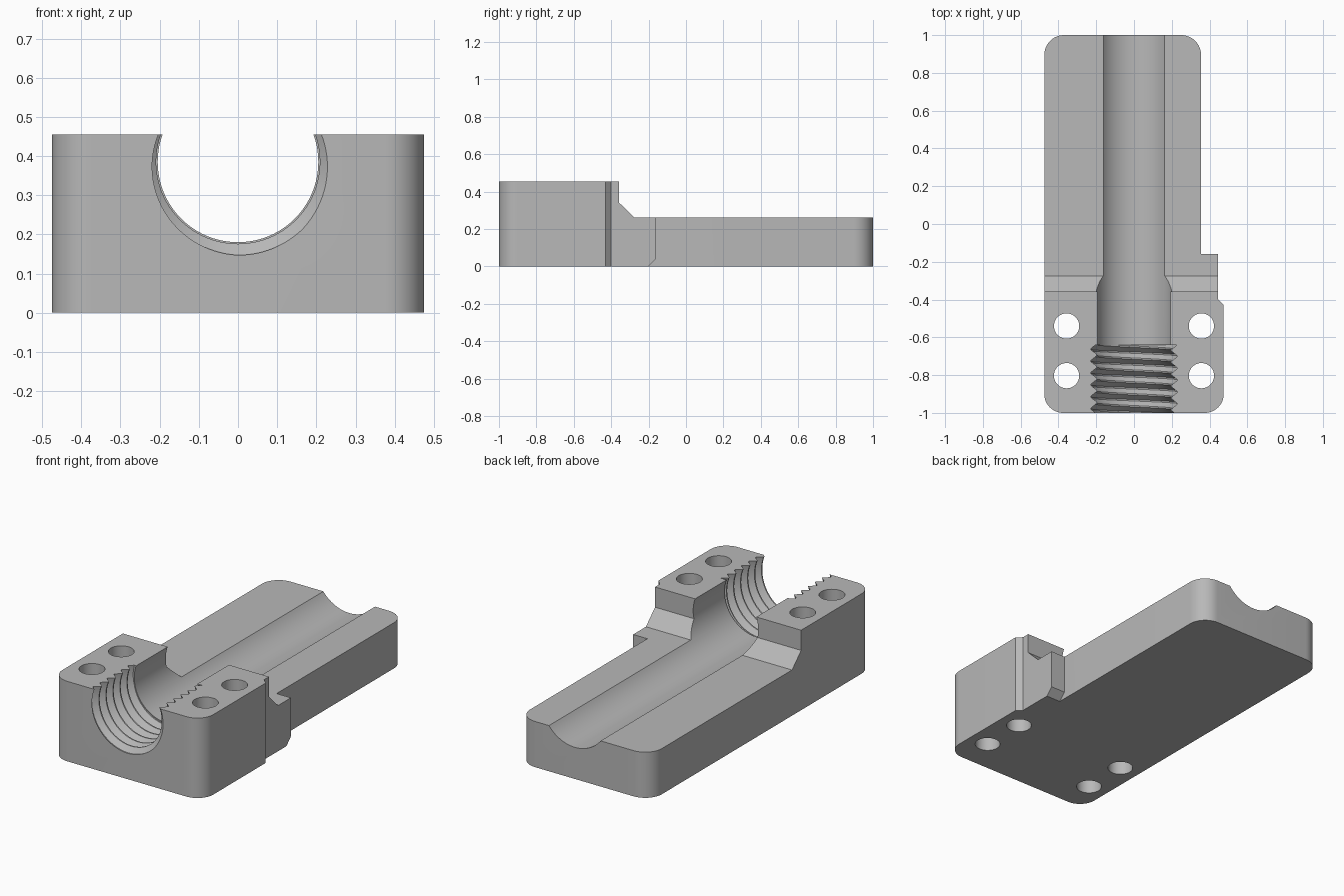
import bpy, bmesh
from math import sin, cos, pi, radians

if "Cube" in bpy.data.objects:
    bpy.data.objects.remove(bpy.data.objects["Cube"], do_unlink=True)

grey = bpy.data.materials.new("plain grey")
grey.use_nodes = True
grey.diffuse_color = (0.48, 0.48, 0.48, 1)
grey.node_tree.nodes["Principled BSDF"].inputs["Base Color"].default_value = grey.diffuse_color

BORE_Z, BORE_R = 0.385, 0.205
FRONT, THREAD_END = -1.0, -0.64


def finish(name, bm):
    bmesh.ops.recalc_face_normals(bm, faces=bm.faces[:])
    mesh = bpy.data.meshes.new(name)
    bm.to_mesh(mesh)
    bm.free()
    mesh.materials.append(grey)
    ob = bpy.data.objects.new(name, mesh)
    bpy.context.collection.objects.link(ob)
    return ob


def prism(name, points, axis, start, end):
    """Extrude a flat outline along the x, y or z axis (0, 1, 2)."""
    bm = bmesh.new()
    rings = []
    for d in (start, end):
        ring = []
        for p in points:
            co = list(p)
            co.insert(axis, d)
            ring.append(bm.verts.new(co))
        rings.append(ring)
        bm.faces.new(ring)
    n = len(points)
    for i in range(n):
        j = (i + 1) % n
        bm.faces.new((rings[0][i], rings[0][j], rings[1][j], rings[1][i]))
    return finish(name, bm)


def arc(cx, cy, r, a0, a1, steps):
    angles = [radians(a0 + (a1 - a0) * i / steps) for i in range(steps + 1)]
    return [(cx + r * cos(a), cy + r * sin(a)) for a in angles]


def circle(cx, cy, r, steps):
    return arc(cx, cy, r, 0, 360, steps)[:-1]


def thread_cutter(pitch=0.063, minor=0.209, major=0.238, steps=96):
    """Right-handed screw solid along y, trimmed flat at both ends."""
    tooth = [(0, minor), (0.12, minor), (0.5, major), (0.62, major)]
    k = len(tooth)
    bm = bmesh.new()
    rows = []
    for turn in range(-3, 10):
        for offset, r in tooth:
            row = []
            for j in range(steps):
                t = j / steps
                y = FRONT + pitch * (turn + offset + t)
                a = 2 * pi * t
                row.append(bm.verts.new((r * sin(a), y, BORE_Z + r * cos(a))))
            rows.append(row)
    for n in range(len(rows) - 1):
        for j in range(steps - 1):
            bm.faces.new((rows[n][j], rows[n][j + 1], rows[n + 1][j + 1], rows[n + 1][j]))
        # the seam joins each row to the one a full turn further on
        if n >= k:
            bm.faces.new((rows[n - k][-1], rows[n][0], rows[n + 1][0], rows[n - k + 1][-1]))
    for y, side in ((FRONT - 0.02, -1), (THREAD_END, 1)):
        bmesh.ops.bisect_plane(bm, geom=bm.verts[:] + bm.edges[:] + bm.faces[:],
                               plane_co=(0, y, 0), plane_no=(0, side, 0), clear_outer=True)
        rim = [e for e in bm.edges if e.is_boundary
               and all(abs(v.co.y - y) < 1e-4 for v in e.verts)]
        bmesh.ops.holes_fill(bm, edges=rim, sides=0)
    return finish("thread_cutter", bm)


# Body outline with rounded corners, side tab and small relief
outline = (arc(-0.375, -0.9, 0.1, 180, 270, 12) + arc(0.375, -0.9, 0.1, 270, 360, 12)
           + [(0.475, -0.43), (0.445, -0.40), (0.445, -0.16), (0.355, -0.16)]
           + arc(0.25, 0.895, 0.105, 0, 90, 12) + arc(-0.37, 0.895, 0.105, 90, 180, 12))
body = prism("clamp_body", outline, 2, 0, 0.455)

cutters = [
    # lowered rear with a sloped shoulder
    prism("step_cutter", [(-0.357, 0.6), (-0.357, 0.34), (-0.275, 0.26), (1.1, 0.26), (1.1, 0.6)],
          0, -0.7, 0.7),
    # chamfer under the side tab
    prism("tab_cutter", [(-0.21, -0.01), (-0.15, 0.05), (-0.15, -0.01)], 0, 0.355, 0.6),
    # long round channel
    prism("channel_cutter", circle(0, BORE_Z, BORE_R, 96), 1, -1.1, 1.1),
    thread_cutter(),
]
# Four bolt holes
for x in (-0.357, 0.357):
    for y in (-0.54, -0.803):
        cutters.append(prism("hole_cutter", circle(x, y, 0.067, 40), 2, -0.1, 0.6))

bpy.context.view_layer.objects.active = body
for cutter in cutters:
    cutter.hide_render = True
    mod = body.modifiers.new(cutter.name, "BOOLEAN")
    mod.operation = "DIFFERENCE"
    mod.solver = "EXACT"
    mod.object = cutter
    bpy.ops.object.modifier_apply(modifier=mod.name)
    bpy.data.objects.remove(cutter, do_unlink=True)

bpy.ops.object.select_all(action="DESELECT")
body.select_set(True)
bpy.ops.object.shade_smooth_by_angle(angle=radians(25))
